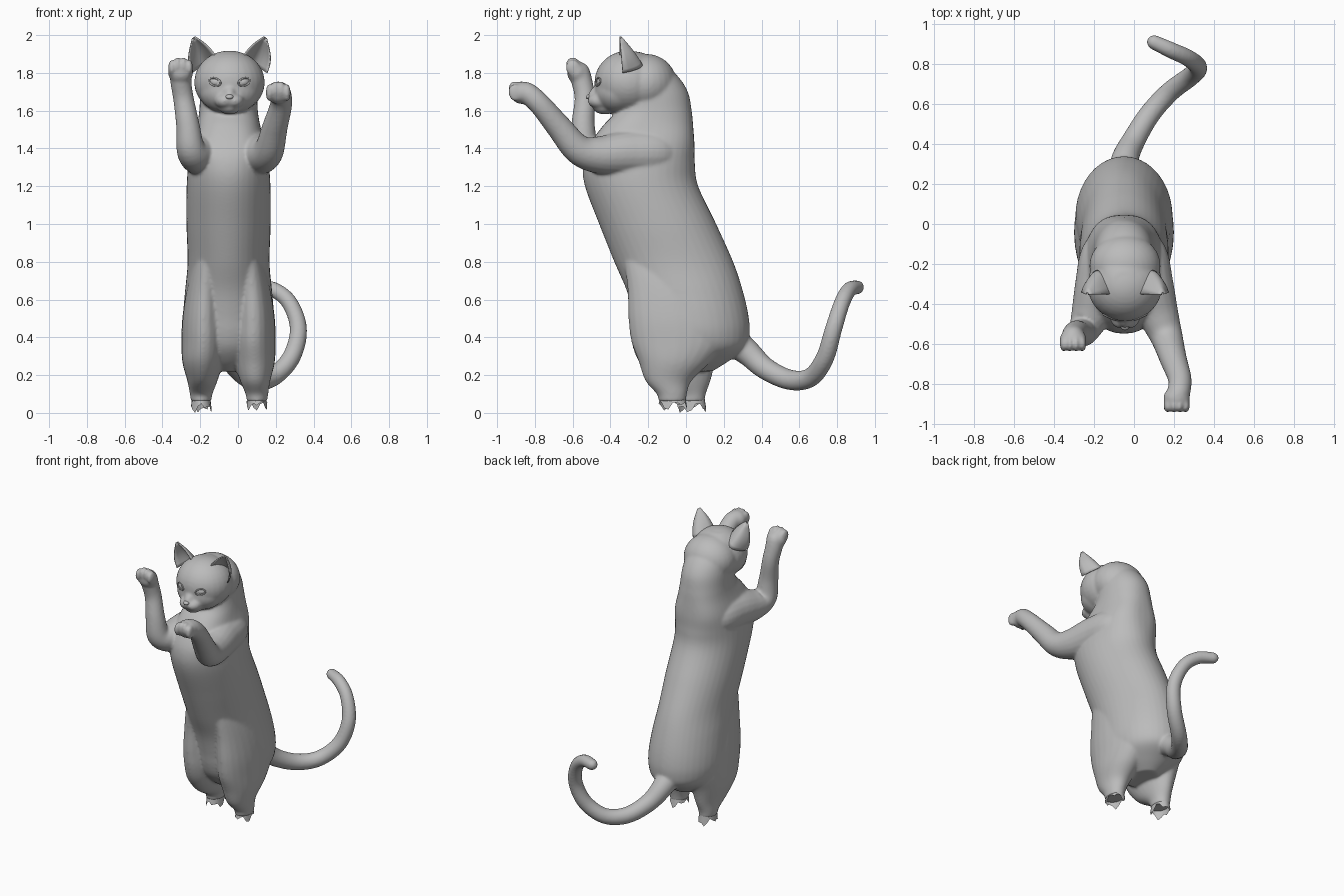
import bpy, bmesh, math
from mathutils import Vector, Matrix

if "Cube" in bpy.data.objects:
    bpy.data.objects.remove(bpy.data.objects["Cube"])

CX = -0.05  # body mid-line
fur = bpy.data.materials.new("grey_fur")
fur.diffuse_color = (0.5, 0.5, 0.5, 1)
fur.use_nodes = True
fur.node_tree.nodes["Principled BSDF"].inputs["Base Color"].default_value = fur.diffuse_color


def make(name, bm):
    bmesh.ops.recalc_face_normals(bm, faces=bm.faces)
    me = bpy.data.meshes.new(name)
    bm.to_mesh(me)
    bm.free()
    me.materials.append(fur)
    ob = bpy.data.objects.new(name, me)
    bpy.context.collection.objects.link(ob)
    for p in me.polygons:
        p.use_smooth = True
    return ob


def skin(bm, rings, caps=True):
    vs = [[bm.verts.new(p) for p in r] for r in rings]
    n = len(vs[0])
    for a, b in zip(vs, vs[1:]):
        for i in range(n):
            j = (i + 1) % n
            bm.faces.new((a[i], a[j], b[j], b[i]))
    if caps:
        bm.faces.new(vs[0])
        bm.faces.new(vs[-1])


def smooth_rows(rows, steps=6):
    """Catmull-Rom interpolation of rows of numbers."""
    out = []
    for i in range(len(rows) - 1):
        p = [rows[max(0, min(len(rows) - 1, i + k))] for k in (-1, 0, 1, 2)]
        for s in range(steps):
            t = s / steps
            out.append([0.5 * (2 * b + (c - a) * t + (2 * a - 5 * b + 4 * c - d) * t * t
                               + (3 * b - a - 3 * c + d) * t ** 3) for a, b, c, d in zip(*p)])
    return out + [list(rows[-1])]


def loft(name, rows, n=40):
    """Rows: z, front y, back y, centre x, half width; squarer at shoulder height."""
    bm = bmesh.new()
    rings = []
    for z, yf, yb, x, w in smooth_rows(rows):
        e = 1 - 0.25 * math.exp(-((z - 1.45) / 0.16) ** 2)
        sp = lambda v: math.copysign(abs(v) ** e, v)
        rings.append([(x + w * sp(math.cos(a)), (yf + yb) / 2 + (yb - yf) / 2 * sp(math.sin(a)), z)
                      for a in (2 * math.pi * i / n for i in range(n))])
    skin(bm, rings)
    return make(name, bm)


def tube(name, rows, n=20):
    """Rows: x, y, z, radius; the last ring is rounded off."""
    bm = bmesh.new()
    pts = smooth_rows(rows)
    P = [Vector(p[:3]) for p in pts]
    R = [p[3] for p in pts]
    d = (P[-1] - P[-2]).normalized()
    end, r = P[-1], R[-1]
    for a in (0.4, 0.8, 1.2, 1.5):
        P.append(end + d * r * math.sin(a))
        R.append(r * math.cos(a))
    u = (P[1] - P[0]).normalized().orthogonal().normalized()
    rings = []
    for i, (p, r) in enumerate(zip(P, R)):
        t = (P[min(i + 1, len(P) - 1)] - P[max(i - 1, 0)]).normalized()
        u = (u - t * u.dot(t)).normalized()
        v = t.cross(u)
        rings.append([p + r * (u * math.cos(a) + v * math.sin(a))
                      for a in (2 * math.pi * k / n for k in range(n))])
    skin(bm, rings)
    return make(name, bm)


def ball(name, c, s, rot=(0, 0, 0)):
    bm = bmesh.new()
    bmesh.ops.create_uvsphere(bm, u_segments=28, v_segments=18, radius=1)
    m = Matrix.Translation(c)
    for ax, a in zip("XYZ", rot):
        m = m @ Matrix.Rotation(a, 4, ax)
    bm.transform(m @ Matrix.Diagonal((*s, 1)))
    return make(name, bm)


# torso, neck and nape
parts = [loft("body", [
    (0.22, -0.10, 0.14, CX, 0.08), (0.27, -0.17, 0.22, CX, 0.15), (0.34, -0.23, 0.315, CX, 0.215),
    (0.42, -0.26, 0.337, CX, 0.24), (0.52, -0.28, 0.33, CX, 0.241), (0.65, -0.315, 0.30, CX, 0.23),
    (0.8, -0.38, 0.25, CX, 0.217), (1.0, -0.46, 0.16, CX, 0.223), (1.2, -0.535, 0.065, CX, 0.222),
    (1.32, -0.545, 0.047, CX, 0.212), (1.42, -0.51, 0.045, CX, 0.195), (1.52, -0.44, 0.038, CX, 0.168),
    (1.6, -0.37, 0.03, CX, 0.155), (1.7, -0.36, 0.01, CX, 0.15), (1.79, -0.38, -0.05, CX, 0.14),
    (1.87, -0.38, -0.15, CX, 0.11), (1.91, -0.36, -0.24, CX, 0.06)])]

# thighs running down to the ankles: side, ankle x, ankle y
for s, ax, ay in ((-1, -0.195, 0.03), (1, 0.1, -0.07)):
    x = CX + s * 0.132
    parts.append(loft("thigh", [
        (0.92, -0.34, -0.10, CX + s * 0.09, 0.05), (0.78, -0.325, 0.04, CX + s * 0.11, 0.08),
        (0.65, -0.31, 0.14, CX + s * 0.125, 0.098), (0.5, -0.305, 0.2, x, 0.113),
        (0.38, -0.29, 0.21, x, 0.117), (0.27, -0.25, 0.15 + ay * 0.3, x + s * 0.005, 0.108),
        (0.17, (ay - 0.3) / 2 - 0.03, ay + 0.10, (x + ax) / 2, 0.08),
        (0.1, ay - 0.085, ay + 0.075, ax, 0.06), (0.06, ay - 0.075, ay + 0.07, ax, 0.054)], 24))
    # torn open ankle edge
    bm = bmesh.new()
    ring = lambda z, k, jag: [(ax + 0.05 * k * math.cos(a), ay + 0.07 * k * math.sin(a),
                               z + jag * 0.015 * (math.sin(i * 1.9 + s) + math.sin(i * 0.9)))
                              for i, a in enumerate(2 * math.pi * j / 20 for j in range(20))]
    skin(bm, [ring(0.1, 0.95, 0), ring(0.065, 1, 0), ring(0.034 + s * 0.007, 1.1, 1)], caps=False)
    make("ankle_edge", bm)

# front legs, from inside the shoulder to the wrist
parts.append(tube("raised_front_leg", [
    (-0.10, -0.02, 1.37, 0.05), (-0.145, -0.14, 1.375, 0.115), (-0.172, -0.30, 1.375, 0.122),
    (-0.215, -0.45, 1.365, 0.10), (-0.25, -0.53, 1.40, 0.077), (-0.265, -0.545, 1.52, 0.063),
    (-0.288, -0.535, 1.66, 0.055), (-0.302, -0.55, 1.75, 0.056), (-0.304, -0.565, 1.80, 0.058)]))
parts.append(tube("reaching_front_leg", [
    (0.0, -0.02, 1.37, 0.05), (0.045, -0.14, 1.375, 0.115), (0.075, -0.30, 1.375, 0.122),
    (0.125, -0.46, 1.365, 0.10), (0.165, -0.57, 1.395, 0.08), (0.195, -0.67, 1.51, 0.068),
    (0.228, -0.77, 1.63, 0.059), (0.225, -0.83, 1.685, 0.058), (0.215, -0.86, 1.697, 0.058)]))
# paws and toes
parts.append(ball("paw", (-0.304, -0.575, 1.802), (0.067, 0.055, 0.06)))
parts.append(ball("paw", (0.213, -0.87, 1.695), (0.067, 0.06, 0.06)))
for k in range(4):
    o = (k - 1.5) * 0.031
    lift = 0.014 * (1 - abs(k - 1.5))
    parts.append(ball("toe", (-0.304 + o, -0.597, 1.832 + lift), (0.0195, 0.04, 0.046), (0.35, 0, 0)))
    parts.append(ball("toe", (0.213 + o, -0.905, 1.702 + lift), (0.0195, 0.036, 0.048), (0.15, 0, 0)))

# head and muzzle
HX = -0.045
SK, SR = Vector((HX, -0.305, 1.75)), Vector((0.187, 0.18, 0.168))
parts += [ball("skull", SK, SR),
          ball("back_skull", (HX, -0.21, 1.745), (0.178, 0.16, 0.155)),
          ball("face", (HX, -0.355, 1.70), (0.158, 0.13, 0.118)),
          ball("chin", (HX, -0.43, 1.62), (0.06, 0.065, 0.04)),
          ball("nose_bridge", (HX, -0.455, 1.695), (0.037, 0.075, 0.045), (0.6, 0, 0))]
for s in (-1, 1):
    parts.append(ball("muzzle", (HX + s * 0.026, -0.455, 1.652), (0.052, 0.066, 0.042)))

# tail
parts.append(tube("tail", [
    (-0.05, 0.20, 0.41, 0.09), (-0.045, 0.32, 0.325, 0.07), (0.0, 0.42, 0.235, 0.059),
    (0.08, 0.55, 0.175, 0.054), (0.18, 0.66, 0.188, 0.051), (0.28, 0.735, 0.29, 0.049),
    (0.32, 0.78, 0.44, 0.046), (0.275, 0.825, 0.58, 0.043), (0.19, 0.865, 0.652, 0.041),
    (0.1, 0.907, 0.665, 0.037)]))

# fuse the body parts into one soft skin
bpy.ops.object.select_all(action='DESELECT')
for ob in parts:
    ob.select_set(True)
bpy.context.view_layer.objects.active = parts[0]
bpy.ops.object.join()
body = parts[0]
rm = body.modifiers.new("fuse", 'REMESH')
rm.mode, rm.voxel_size, rm.use_smooth_shade = 'VOXEL', 0.008, True
sm = body.modifiers.new("soften", 'SMOOTH')
sm.factor, sm.iterations = 0.5, 12

for s in (-1, 1):
    # cupped ear, open to the front
    bm = bmesh.new()
    tip = Vector((HX + s * 0.193, -0.352, 2.0))
    inner = Vector((HX + s * 0.07, -0.35, 1.885))
    outer = Vector((HX + s * 0.198, -0.335, 1.80))
    grid = []
    for i in range(9):
        t = i / 8 * 0.96
        k = (1 - t) ** 0.75
        row = []
        for j in range(13):
            u = j / 12
            p = tip + (inner.lerp(outer, u) - tip) * k
            p.y += 0.11 * k * math.sin(math.pi * u) ** 0.8
            p.x += s * 0.02 * math.sin(math.pi * t) * u
            p.z += 0.014 * math.sin(math.pi * t) * (1 - u)
            row.append(bm.verts.new(p))
        grid.append(row)
    for a, b in zip(grid, grid[1:]):
        for j in range(12):
            bm.faces.new((a[j], a[j + 1], b[j + 1], b[j]))
    ear = make("ear", bm)
    so = ear.modifiers.new("thickness", 'SOLIDIFY')
    so.thickness, so.offset = 0.007, 0
    # eye and its lid rim, lying on the skull
    ex, ez = 0.077, 1.752
    ball("eye", (HX + s * ex, -0.455, ez), (0.027, 0.016, 0.02), (0, -s * 0.2, s * 0.4))
    bm = bmesh.new()
    rings = []
    for i in range(25):
        a = 2 * math.pi * i / 24
        dx, z = ex + 0.03 * math.cos(a), ez + 0.02 * math.sin(a) + 0.006 * math.cos(a)
        y = SK.y - SR.y * math.sqrt(1 - (dx / SR.x) ** 2 - ((z - SK.z) / SR.z) ** 2)
        out = Vector((s * math.cos(a), 0, math.sin(a)))
        rings.append([Vector((HX + s * dx, y, z))
                      + 0.0045 * (out * math.cos(b) + Vector((0, 1, 0)) * math.sin(b))
                      for b in (math.pi * q / 4 for q in range(8))])
    skin(bm, rings, caps=False)
    make("eyelid", bm)

# nose tip
ball("nose", (HX, -0.514, 1.674), (0.02, 0.017, 0.012), (0.4, 0, 0))
